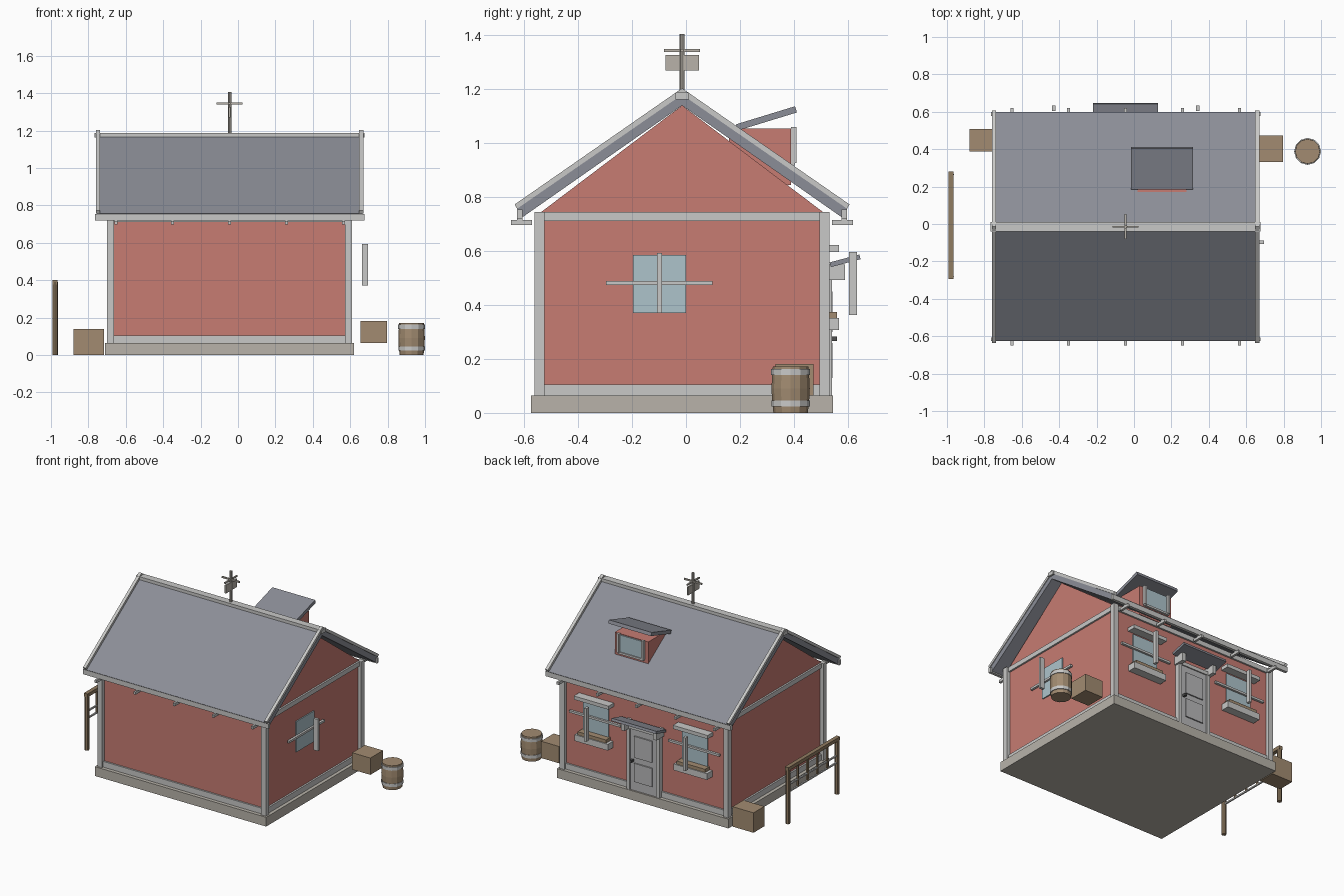
import bpy, bmesh, math
from mathutils import Matrix, Vector

if "Cube" in bpy.data.objects:
    bpy.data.objects.remove(bpy.data.objects["Cube"])

CX, CY = -0.045, -0.0145      # centre of the house
HX, HY = 0.63, 0.5225         # half size of the walls


def material(name, rgb):
    m = bpy.data.materials.new(name)
    m.diffuse_color = (*rgb, 1)
    m.use_nodes = True
    m.node_tree.nodes["Principled BSDF"].inputs["Base Color"].default_value = m.diffuse_color
    return m


RED = material("red wall", (0.57, 0.20, 0.17))
TRIM = material("light trim", (0.58, 0.58, 0.57))
ROOF = material("slate roof", (0.26, 0.27, 0.31))
STONE = material("stone", (0.48, 0.45, 0.40))
WOOD = material("wood", (0.36, 0.26, 0.165))
POST = material("dark wood", (0.28, 0.20, 0.12))
GLASS = material("glass", (0.42, 0.55, 0.60))
DOOR = material("door grey", (0.48, 0.48, 0.49))
METAL = material("dark metal", (0.08, 0.08, 0.08))


def finish(name, bm, mat):
    bmesh.ops.recalc_face_normals(bm, faces=bm.faces[:])
    me = bpy.data.meshes.new(name)
    bm.to_mesh(me)
    bm.free()
    me.materials.append(mat)
    ob = bpy.data.objects.new(name, me)
    bpy.context.collection.objects.link(ob)
    return ob


def box(name, mat, x, y, z, tilt=0):
    """Box from (min, max) ranges, optionally tilted about x."""
    c = Vector([(a + b) / 2 for a, b in (x, y, z)])
    s = [abs(b - a) for a, b in (x, y, z)]
    bm = bmesh.new()
    mtx = Matrix.Translation(c) @ Matrix.Rotation(tilt, 4, 'X') @ Matrix.Diagonal((*s, 1))
    bmesh.ops.create_cube(bm, size=1, matrix=mtx)
    return finish(name, bm, mat)


def prism(name, mat, profile, x0, x1):
    """Extrude a y-z profile, given relative to the ridge line, along x."""
    bm = bmesh.new()
    f = bm.faces.new([bm.verts.new((x0, CY + y, z)) for y, z in profile])
    r = bmesh.ops.extrude_face_region(bm, geom=[f])
    vs = [v for v in r["geom"] if isinstance(v, bmesh.types.BMVert)]
    bmesh.ops.translate(bm, verts=vs, vec=(x1 - x0, 0, 0))
    return finish(name, bm, mat)


def lathe(name, mat, x, y, profile, n=12):
    """Stack of n-sided rings (radius, height) with capped ends."""
    bm = bmesh.new()
    rings = [[bm.verts.new((x + r * math.cos(2 * math.pi * i / n),
                            y + r * math.sin(2 * math.pi * i / n), z)) for i in range(n)]
             for r, z in profile]
    for a, b in zip(rings, rings[1:]):
        for i in range(n):
            j = (i + 1) % n
            bm.faces.new((a[i], a[j], b[j], b[i]))
    bm.faces.new(rings[0])
    bm.faces.new(rings[-1])
    return finish(name, bm, mat)


def around(c, half):
    return (c - half, c + half)


# Foundation and walls with gables
box("foundation", STONE, around(CX, 0.666), around(CY, 0.56), (0, 0.065))
prism("walls", RED, [(-HY, 0.06), (HY, 0.06), (HY, 0.745), (0, 1.14), (-HY, 0.745)],
      CX - HX, CX + HX)

# Corner posts and horizontal bands
for sx in (-1, 1):
    for sy in (-1, 1):
        box("corner_post", TRIM, around(CX + sx * 0.6365, 0.0185),
            around(CY + sy * 0.5285, 0.0185), (0.065, 0.745))
for name, z in (("base_band", (0.065, 0.105)), ("top_band", (0.712, 0.745))):
    for s in (-1, 1):
        box(name, TRIM, around(CX, HX), around(CY + s * HY, 0.012), z)
        box(name, TRIM, around(CX + s * HX, 0.012), around(CY, HY), z)

# Roof slabs, rake boards, ridge cap
prism("roof", ROOF, [(-0.59, 0.727), (-0.612, 0.757), (0, 1.184),
                     (0.612, 0.757), (0.59, 0.727), (0, 1.14)], CX - 0.71, CX + 0.71)
for s in (-1, 1):
    x = CX + s * 0.704
    prism("rake_board", TRIM, [(-0.612, 0.757), (-0.621, 0.773), (0, 1.204),
                               (0.621, 0.773), (0.612, 0.757), (0, 1.18)], x - 0.011, x + 0.011)
box("ridge_cap", TRIM, around(CX, 0.722), around(CY, 0.025), (1.162, 1.188))

# Eave fascia and gutter brackets
for s in (-1, 1):
    box("fascia", TRIM, around(CX, 0.72), around(CY + s * 0.602, 0.01), (0.72, 0.755))
    for i in range(-2, 3):
        x = CX + i * 0.304
        box("gutter_bracket", TRIM, around(x, 0.008), around(CY + s * 0.595, 0.039), (0.697, 0.716))
        box("bracket_stem", TRIM, around(x, 0.008), around(CY + s * 0.602, 0.01), (0.71, 0.725))

# Side window with its cross bars
WX = CX + HX
box("side_glass", GLASS, (WX, WX + 0.008), (-0.196, 0), (0.371, 0.586))
box("side_cross_bar", TRIM, (WX + 0.006, WX + 0.022), (-0.296, 0.098), (0.475, 0.49))
box("side_upright_bar", TRIM, (0.663, 0.695), around(-0.098, 0.009), (0.371, 0.593))

# Back windows with lintel, planter and bars
WY = CY + HY
for x in (CX - 0.385, CX + 0.385):
    box("back_glass", GLASS, around(x, 0.098), (WY, WY + 0.008), (0.371, 0.586))
    box("back_cross_bar", TRIM, around(x, 0.198), (WY + 0.006, WY + 0.022), (0.475, 0.49))
    box("back_upright_bar", TRIM, around(x, 0.009), (0.604, 0.634), (0.363, 0.596))
    box("lintel", TRIM, around(x, 0.135), (WY, 0.567), (0.597, 0.622))
    box("planter", TRIM, around(x, 0.13), (WY, 0.567), (0.308, 0.352))
    box("planter_fill", WOOD, around(x, 0.11), (WY, 0.56), (0.35, 0.375))

# Door with frame, panels, knob and canopy
box("door", DOOR, around(CX, 0.105), (WY, WY + 0.026), (0.065, 0.5))
for s in (-1, 1):
    box("door_jamb", TRIM, around(CX + s * 0.115, 0.012), (WY, WY + 0.034), (0.065, 0.515))
    box("canopy_bracket", TRIM, around(CX + s * 0.125, 0.014), (WY, 0.589), (0.493, 0.55))
box("door_header", TRIM, around(CX, 0.127), (WY, WY + 0.034), (0.495, 0.52))
for z in ((0.13, 0.26), (0.3, 0.45)):
    box("door_panel", DOOR, around(CX, 0.07), (WY + 0.026, WY + 0.035), z)
box("door_knob", METAL, around(CX + 0.085, 0.008), (WY + 0.026, 0.56), (0.267, 0.283))
box("door_canopy", ROOF, around(CX, 0.174), around(0.59, 0.057), around(0.564, 0.009),
    math.radians(15))

# Dormer
DX = 0.15
box("dormer_body", RED, around(DX, 0.13), (0.16, 0.39), (0.845, 1.055))
box("dormer_glass", GLASS, around(DX, 0.09), (0.39, 0.398), (0.927, 1.05))
for s in (-1, 1):
    box("dormer_frame", TRIM, around(DX + s * 0.095, 0.009), (0.39, 0.41), (0.927, 1.06))
box("dormer_sill", TRIM, around(DX, 0.1), (0.39, 0.405), (0.918, 0.932))
box("dormer_roof", ROOF, around(DX, 0.166), around(0.298, 0.115), around(1.092, 0.012),
    math.radians(17))

# Weather vane
lathe("vane_pole", STONE, CX, CY, [(0.009, 1.17), (0.009, 1.405)], 8)
box("vane_arm_x", STONE, around(CX, 0.069), around(CY, 0.005), (1.339, 1.349))
box("vane_arm_y", STONE, around(CX, 0.005), around(CY, 0.067), (1.339, 1.349))
box("vane_plate", STONE, around(CX, 0.005), around(CY, 0.062), (1.27, 1.327))

# Crates and barrel
box("left_crate", WOOD, (-0.88, -0.717), (0.387, 0.507), (0, 0.14))
box("right_crate", WOOD, (0.655, 0.796), (0.332, 0.472), (0.064, 0.182))
lathe("barrel", WOOD, 0.928, 0.388,
      [(0.064, 0), (0.069, 0.05), (0.071, 0.09), (0.069, 0.13), (0.066, 0.172)])
for z, r in ((0.024, 0.071), (0.14, 0.072)):
    lathe("barrel_hoop", TRIM, 0.928, 0.388, [(r, z), (r, z + 0.022)])

# Hitching rail beside the house
RX = -0.978
for y in (-0.28, 0.265):
    lathe("rail_post", POST, RX, y, [(0.015, 0), (0.015, 0.39)], 8)
box("top_rail", POST, around(RX, 0.014), (-0.294, 0.28), (0.376, 0.4))
for z in (0.22, 0.27):
    box("lower_rail", TRIM, around(RX, 0.005), (-0.28, 0.265), around(z, 0.005))
for i in range(4):
    box("rail_baluster", POST, around(RX, 0.006), around(-0.17 + i * 0.109, 0.006), (0.22, 0.38))
